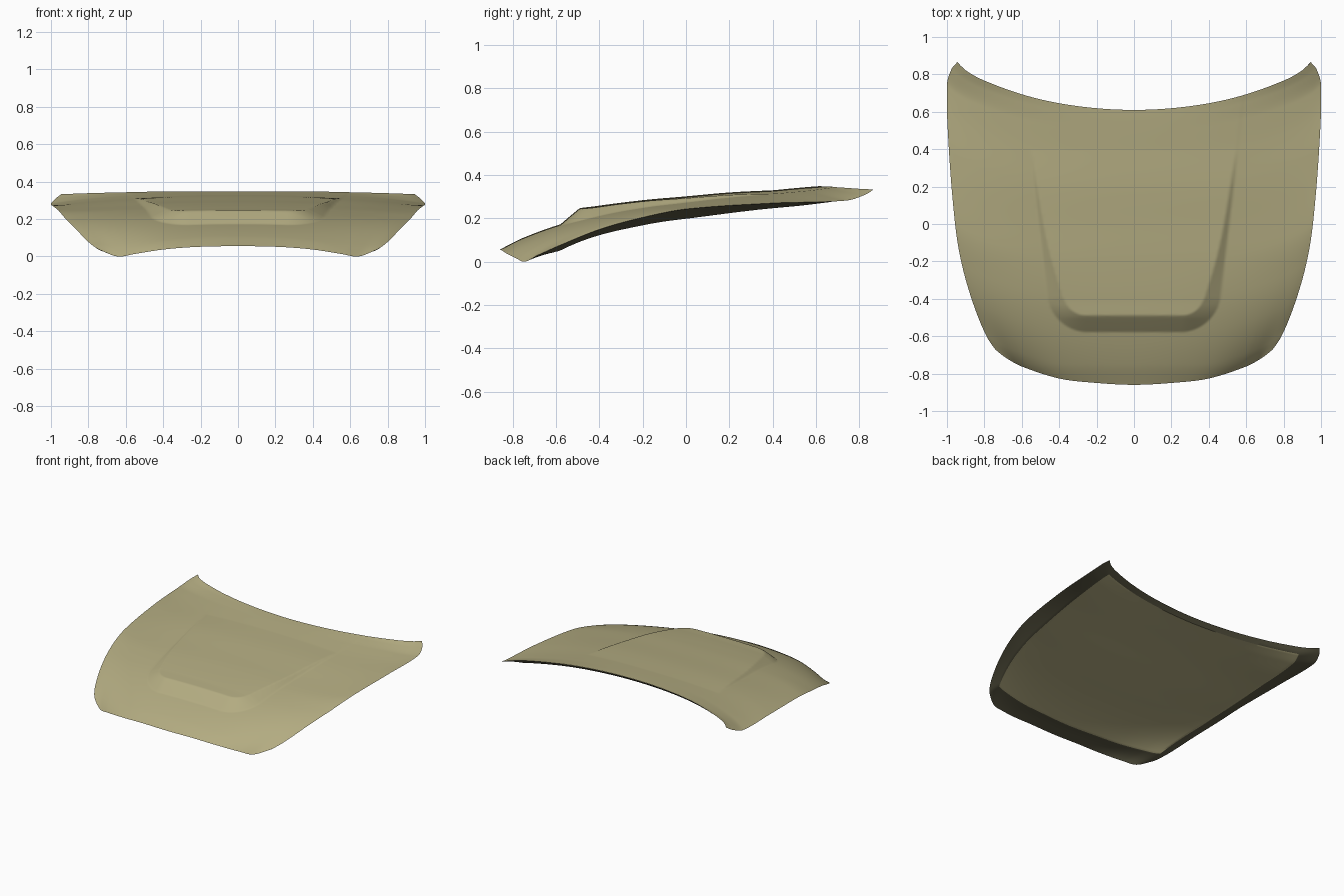
import bpy
import math

old = bpy.data.objects.get("Cube")
if old:
    bpy.data.objects.remove(old, do_unlink=True)


def curve(*pts):
    """Smooth interpolation through (input, output) pairs."""
    n = len(pts)
    slope = []
    for i in range(n):
        a, b = pts[max(i - 1, 0)], pts[min(i + 1, n - 1)]
        slope.append((b[1] - a[1]) / (b[0] - a[0]))

    def f(t):
        t = min(max(t, pts[0][0]), pts[-1][0])
        i = 0
        while i < n - 2 and t > pts[i + 1][0]:
            i += 1
        (t0, p0), (t1, p1) = pts[i], pts[i + 1]
        h = t1 - t0
        s = (t - t0) / h
        return (p0 * (1 + 2 * s) * (1 - s) ** 2 + p1 * s * s * (3 - 2 * s)
                + h * s * (1 - s) * (slope[i] * (1 - s) - slope[i + 1] * s))
    return f


# Outline: half width along the length, front and rear edges across the width
side_x = curve((-.05, .66), (0, .74), (.058, .797), (.18, .87), (.31, .925), (.44, .957),
               (.7, .99), (.92, 1.0), (.977, .975), (1, .945))
front_y = curve((-.3, -.85), (0, -.86), (.3, -.848), (.54, -.826), (.81, -.762),
                (.92, -.718), (1, -.672), (1.07, -.62))
rear_y = curve((-.2, .618), (0, .61), (.2, .618), (.42, .645), (.63, .692), (.85, .768),
               (.95, .82), (1, .865))

# Heights: centre line, side edge and front edge
centre_z = curve((-.86, .055), (-.75, .11), (-.58, .172), (-.4, .22), (-.2, .255),
                 (0, .282), (.2, .308), (.4, .328), (.6, .346), (.74, .352), (.87, .355))
side_z = curve((0, .035), (.058, .075), (.18, .15), (.31, .205), (.44, .243),
               (.7, .27), (.92, .282), (.977, .31), (1, .333))
front_z = curve((-.3, .051), (0, .055), (.3, .051), (.54, .037), (.75, .013), (.87, 0), (1, .035))

# Raised centre: height and flank width along the length
bulge_h = curve((-.5, .05), (-.4, .038), (-.15, .026), (0, .019), (.2, .011), (.4, .001))
bulge_w = curve((-.42, .09), (-.2, .05), (0, .03), (.4, .013))

# Depth of the underside at the sides, and the share of the rim in the panel
inner_depth = curve((0, .044), (.15, .047), (.45, .054), (.85, .028), (1, .018))
RIM_SIDE, RIM_FRONT, RIM_REAR = .12, .1, .02


def sheet_point(u, v):
    """Point of the plain crowned panel, without the raised centre."""
    a = abs(u)
    x = u * side_x(v)

    def row(w):
        y0, y1 = front_y(a), rear_y(a)
        y = y0 + (y1 - y0) * w
        edge_y = front_y(1) + (rear_y(1) - front_y(1)) * w
        drop = centre_z(edge_y) - side_z(w)
        return y, centre_z(y) - drop * a ** 2.4

    y, z = row(v)
    z += (front_z(a) - row(0)[1]) * (1 - v) ** 12
    return x, y, z


def skin_point(u, v):
    """Outer skin with a rounded, tapering raised centre."""
    x, y, z = sheet_point(u, v)
    r = .19
    a = abs(x) - (.51 + .12 * y) + r
    b = -.578 - y + r
    dist = math.hypot(max(a, 0), max(b, 0)) + min(max(a, b), 0) - r
    mask = min(max(-dist / bulge_w(y), 0), 1)
    return x, y, z + bulge_h(y) * mask


def rim_share(u, v):
    """0 on the outline, 1 from the inner border of the rim onwards."""
    return min((1 - abs(u)) / RIM_SIDE, v / RIM_FRONT, (1 - v) / RIM_REAR, 1)


def inner_point(u, v):
    """Underside, set below the skin inside a folded rim."""
    x, y, z = sheet_point(u, v)
    depth = inner_depth(v) * (1.3 - .38 * u * u)
    return x, y, max(z - depth * rim_share(u, v), 0)


def grid_object(name, point, n, flip, mats):
    verts = [point(2 * i / n - 1, j / n) for j in range(n + 1) for i in range(n + 1)]
    faces, slots = [], []
    for j in range(n):
        for i in range(n):
            k = j * (n + 1) + i
            quad = (k, k + 1, k + n + 2, k + n + 1)
            faces.append(quad[::-1] if flip else quad)
            # The last material goes on the folded rim
            in_rim = rim_share((2 * i + 1) / n - 1, (j + .5) / n) < 1
            slots.append(len(mats) - 1 if in_rim else 0)
    mesh = bpy.data.meshes.new(name)
    mesh.from_pydata(verts, [], faces)
    for mat in mats:
        mesh.materials.append(mat)
    mesh.polygons.foreach_set("material_index", slots)
    obj = bpy.data.objects.new(name, mesh)
    bpy.context.collection.objects.link(obj)
    bpy.ops.object.select_all(action='DESELECT')
    obj.select_set(True)
    bpy.context.view_layer.objects.active = obj
    bpy.ops.object.shade_smooth_by_angle(angle=math.radians(30))


def material(name, colour):
    mat = bpy.data.materials.new(name)
    mat.use_nodes = True
    mat.diffuse_color = colour
    mat.node_tree.nodes["Principled BSDF"].inputs["Base Color"].default_value = colour
    return mat


khaki = material("khaki_paint", (.45, .41, .22, 1))
dark = material("dark_olive_rim", (.105, .098, .057, 1))

grid_object("hood_skin", skin_point, 200, False, [khaki])
grid_object("hood_inner_panel", inner_point, 100, True, [khaki, dark])
